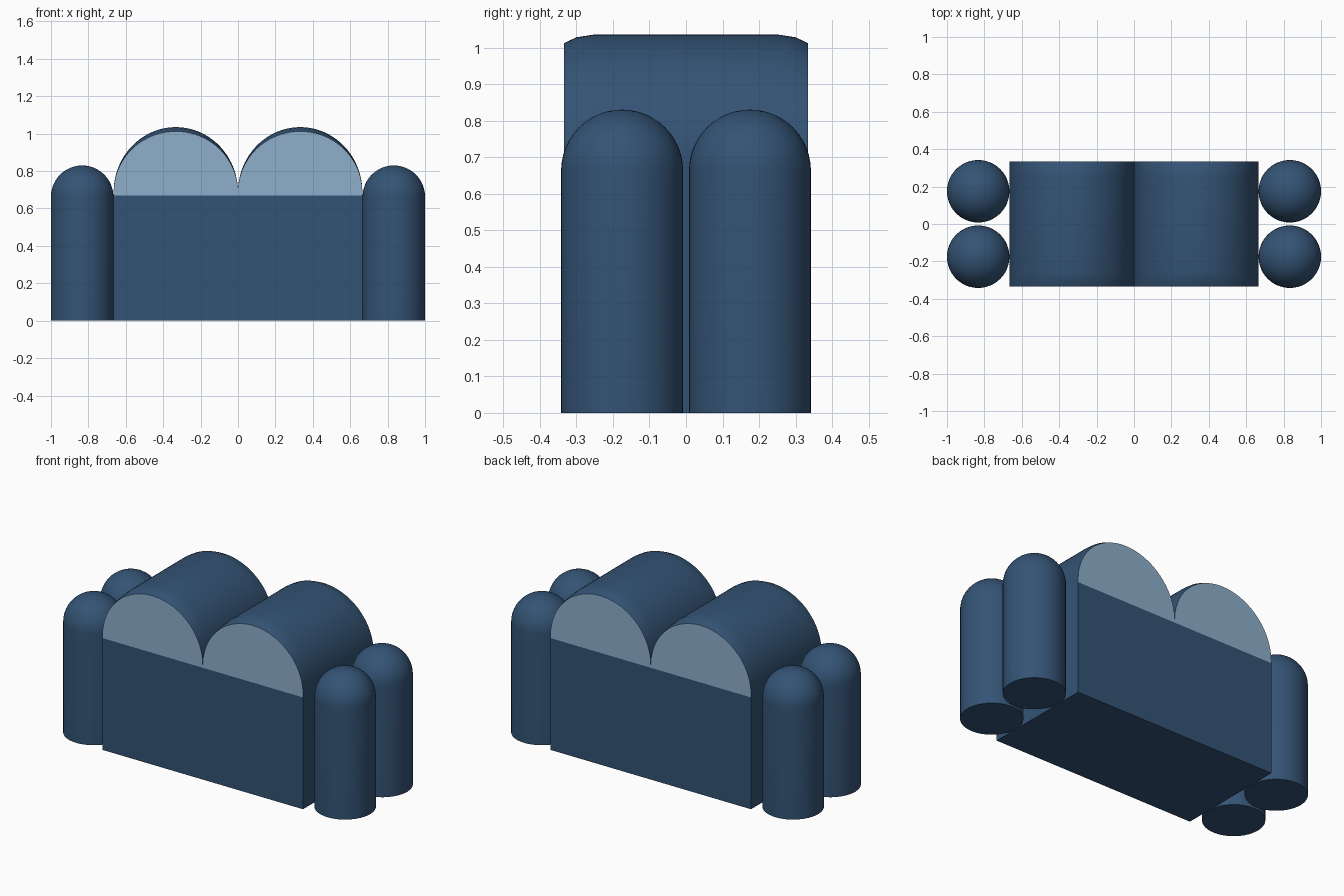
import bpy, bmesh, math

if "Cube" in bpy.data.objects:
    bpy.data.objects.remove(bpy.data.objects["Cube"])


def material(name, rgb):
    m = bpy.data.materials.new(name)
    m.diffuse_color = (*rgb, 1)
    m.use_nodes = True
    m.node_tree.nodes["Principled BSDF"].inputs["Base Color"].default_value = m.diffuse_color
    return m


dark = material("dark blue", (0.034, 0.087, 0.176))
light = material("light blue", (0.27, 0.425, 0.60))


def finish(bm, name, mats, smooth=True):
    bmesh.ops.recalc_face_normals(bm, faces=bm.faces)
    mesh = bpy.data.meshes.new(name)
    bm.to_mesh(mesh)
    bm.free()
    ob = bpy.data.objects.new(name, mesh)
    bpy.context.collection.objects.link(ob)
    for m in mats:
        mesh.materials.append(m)
    if smooth:
        bpy.ops.object.select_all(action='DESELECT')
        ob.select_set(True)
        bpy.context.view_layer.objects.active = ob
        bpy.ops.object.shade_smooth_by_angle(angle=math.radians(35))
    return ob


def loft(bm, rings):
    """Skin a list of equal closed rings and cap both ends."""
    vs = [[bm.verts.new(p) for p in r] for r in rings]
    n = len(vs[0])
    for a, b in zip(vs, vs[1:]):
        for i in range(n):
            j = (i + 1) % n
            bm.faces.new((a[i], a[j], b[j], b[i]))
    return bm.faces.new(vs[0]), bm.faces.new(vs[-1])


# Main block
W, D, H = 0.665, 0.334, 0.67
bm = bmesh.new()
bmesh.ops.create_cube(bm, size=1)
for v in bm.verts:
    v.co = (v.co.x * 2 * W, v.co.y * 2 * D, (v.co.z + 0.5) * H)
finish(bm, "main_block", [dark], smooth=False)


# Arched tops: the crown drops slightly at both ends, end caps are light
def arched_top(name, cx):
    r = W / 2

    def ring(y, top):
        base = 0.687
        pts = [(cx + r, y, H), (cx - r, y, H)]
        for i in range(41):
            a = math.pi * (1 - i / 40)
            pts.append((cx + r * math.cos(a), y, base + (top - base) * math.sin(a)))
        return pts

    half = [(D, 1.012), (0.30, 1.028), (0.255, 1.035)]
    stations = [(-y, t) for y, t in half] + [(y, t) for y, t in reversed(half)]
    bm = bmesh.new()
    for cap in loft(bm, [ring(y, t) for y, t in stations]):
        cap.material_index = 1
    finish(bm, name, [dark, light])


for side, s in (("left", -1), ("right", 1)):
    arched_top(side + "_arched_top", s * W / 2)


# Domed posts at the four corners
def post(name, cx, cy, r=0.167, top=0.83):
    bm = bmesh.new()
    profile = [(r, 0.0)]
    for i in range(12):
        a = math.pi / 2 * i / 12
        profile.append((r * math.cos(a), top - r + r * math.sin(a)))
    profile.append((0.002, top))
    loft(bm, [[(cx + q * math.cos(math.tau * k / 48), cy + q * math.sin(math.tau * k / 48), z)
               for k in range(48)] for q, z in profile])
    finish(bm, name, [dark])


for side, sx in (("left", -1), ("right", 1)):
    for end, sy in (("front", -1), ("back", 1)):
        post(f"{end}_{side}_post", sx * 0.833, sy * 0.175)
